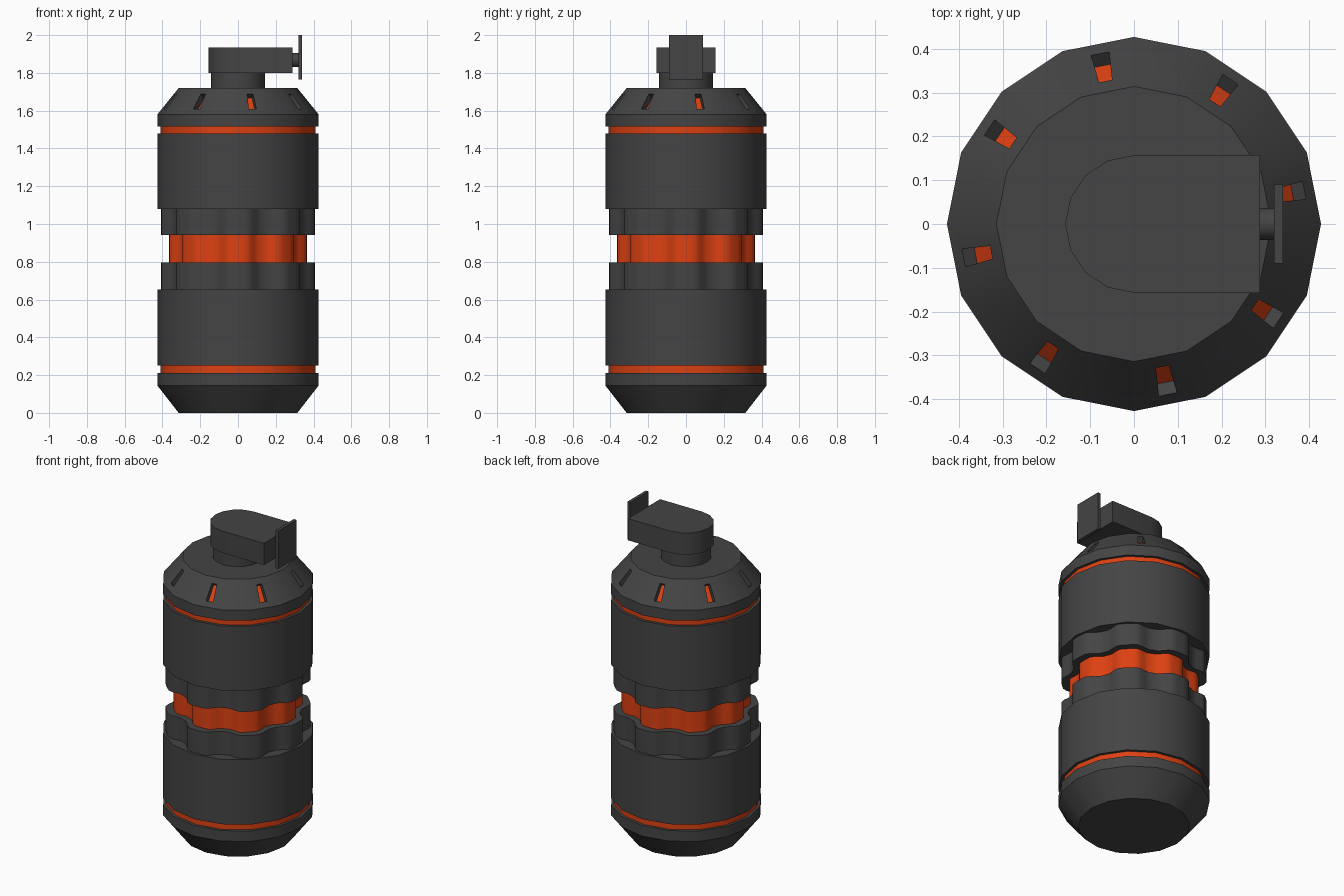
import bpy, bmesh, math
from mathutils import Vector

if "Cube" in bpy.data.objects:
    bpy.data.objects.remove(bpy.data.objects["Cube"])


def material(name, rgb):
    m = bpy.data.materials.new(name)
    m.diffuse_color = (*rgb, 1)
    m.use_nodes = True
    m.node_tree.nodes["Principled BSDF"].inputs["Base Color"].default_value = m.diffuse_color
    return m


DARK = material("dark_grey", (0.058, 0.058, 0.058))
ORANGE = material("burnt_orange", (0.72, 0.052, 0.006))


def finish(name, bm, mats):
    bmesh.ops.recalc_face_normals(bm, faces=bm.faces[:])
    me = bpy.data.meshes.new(name)
    bm.to_mesh(me)
    bm.free()
    for m in mats:
        me.materials.append(m)
    ob = bpy.data.objects.new(name, me)
    bpy.context.collection.objects.link(ob)
    bpy.ops.object.select_all(action='DESELECT')
    ob.select_set(True)
    bpy.context.view_layer.objects.active = ob
    bpy.ops.object.shade_smooth_by_angle(angle=math.radians(30))
    return ob


def lathe(profile, n=16):
    """Capped turned solid from (radius, z) points; groove walls become orange."""
    bm = bmesh.new()
    rings = [[bm.verts.new((r * math.cos(2 * math.pi * i / n),
                            r * math.sin(2 * math.pi * i / n), z)) for i in range(n)]
             for r, z in profile]
    bands = []
    for k in range(len(rings) - 1):
        a, b = rings[k], rings[k + 1]
        band = [bm.faces.new((a[i], a[(i + 1) % n], b[(i + 1) % n], b[i])) for i in range(n)]
        if profile[k][0] == profile[k + 1][0] == GROOVE_R:
            for f in band:
                f.material_index = 1
        bands.append(band)
    bm.faces.new(rings[0])
    bm.faces.new(rings[-1])
    return bm, bands


def prism(name, outline, z0, z1, mat):
    bm = bmesh.new()
    lo = [bm.verts.new((x, y, z0)) for x, y in outline]
    hi = [bm.verts.new((x, y, z1)) for x, y in outline]
    n = len(outline)
    for i in range(n):
        bm.faces.new((lo[i], lo[(i + 1) % n], hi[(i + 1) % n], hi[i]))
    bm.faces.new(lo)
    bm.faces.new(hi)
    return finish(name, bm, [mat])


def cut_slot(bm, face, depth=0.036):
    """Replace a cone face by a framed, sunken slot with an orange floor."""
    bm.normal_update()
    corners = sorted(face.verts, key=lambda v: v.co.z)
    lo, hi = corners[:2], corners[2:]
    ang = lambda v: math.atan2(v.co.y, v.co.x)
    mid = face.calc_center_median()
    side = Vector((-mid.y, mid.x, 0)).normalized()
    lo.sort(key=lambda v: v.co.dot(side))
    hi.sort(key=lambda v: v.co.dot(side))
    ml = (lo[0].co + lo[1].co) / 2
    mh = (hi[0].co + hi[1].co) / 2
    nrm = (mh - ml).cross(side).normalized()
    if nrm.dot(mid - Vector((0, 0, mid.z))) < 0:
        nrm = -nrm
    outer = [lo[0], lo[1], hi[1], hi[0]]
    p, q = ml.lerp(mh, 0.2), ml.lerp(mh, 0.78)
    pts = [p - side * 0.021, p + side * 0.021, q + side * 0.015, q - side * 0.015]
    rim = [bm.verts.new(c) for c in pts]
    floor = [bm.verts.new(c - nrm * depth) for c in pts]
    bm.faces.remove(face)
    for i in range(4):
        j = (i + 1) % 4
        bm.faces.new((outer[i], outer[j], rim[j], rim[i]))
        bm.faces.new((rim[i], rim[j], floor[j], floor[i]))
    bm.faces.new(floor).material_index = 1


R, GROOVE_R, END_R = 0.427, 0.41, 0.314

# Lower canister with bevelled foot and orange groove
bm, _ = lathe([(END_R, 0), (R, 0.145), (R, 0.21), (GROOVE_R, 0.21),
               (GROOVE_R, 0.25), (R, 0.25), (R, 0.652)])
finish("lower_canister", bm, [DARK, ORANGE])

# Upper canister with orange groove and slotted shoulder
bm, bands = lathe([(R, 1.08), (R, 1.48), (GROOVE_R, 1.48), (GROOVE_R, 1.515),
                   (R, 1.515), (R, 1.58), (END_R, 1.72)])
for f in bands[-1][::2]:
    cut_slot(bm, f)
finish("upper_canister", bm, [DARK, ORANGE])


def scallop(outer, n=96):
    """Eight flat-topped lobes around a circle."""
    pts = []
    for i in range(n):
        deg = 360 * i / n
        t = abs((deg + 22.5) % 45 - 22.5)
        u = min(max((t - 7) / 12, 0), 1)
        r = outer * (1 - 0.11 * u * u * (3 - 2 * u))
        pts.append((r * math.cos(math.radians(deg)), r * math.sin(math.radians(deg))))
    return pts


# Scalloped waist: two dark collars around an orange core
prism("lower_collar", scallop(0.408), 0.652, 0.795, DARK)
prism("orange_core", scallop(0.364), 0.795, 0.942, ORANGE)
prism("upper_collar", scallop(0.408), 0.942, 1.08, DARK)


def arc(r, a0, a1, n):
    return [(r * math.cos(math.radians(a0 + (a1 - a0) * i / n)),
             r * math.sin(math.radians(a0 + (a1 - a0) * i / n))) for i in range(n + 1)]


# Neck and round-backed head
prism("neck", arc(0.144, 0, 360, 16)[:-1], 1.72, 1.8, DARK)
prism("head", arc(0.157, 90, 270, 8) + [(0.288, -0.157), (0.288, 0.157)], 1.8, 1.935, DARK)

# Pin and push plate on the head's side
bm, _ = lathe([(0.037, 0), (0.037, 0.034)])
pin = finish("plate_pin", bm, [DARK])
pin.rotation_euler = (0, math.pi / 2, 0)
pin.location = (0.287, 0, 1.868)
prism("push_plate", [(0.32, -0.09), (0.34, -0.09), (0.34, 0.09), (0.32, 0.09)], 1.765, 2.0, DARK)
